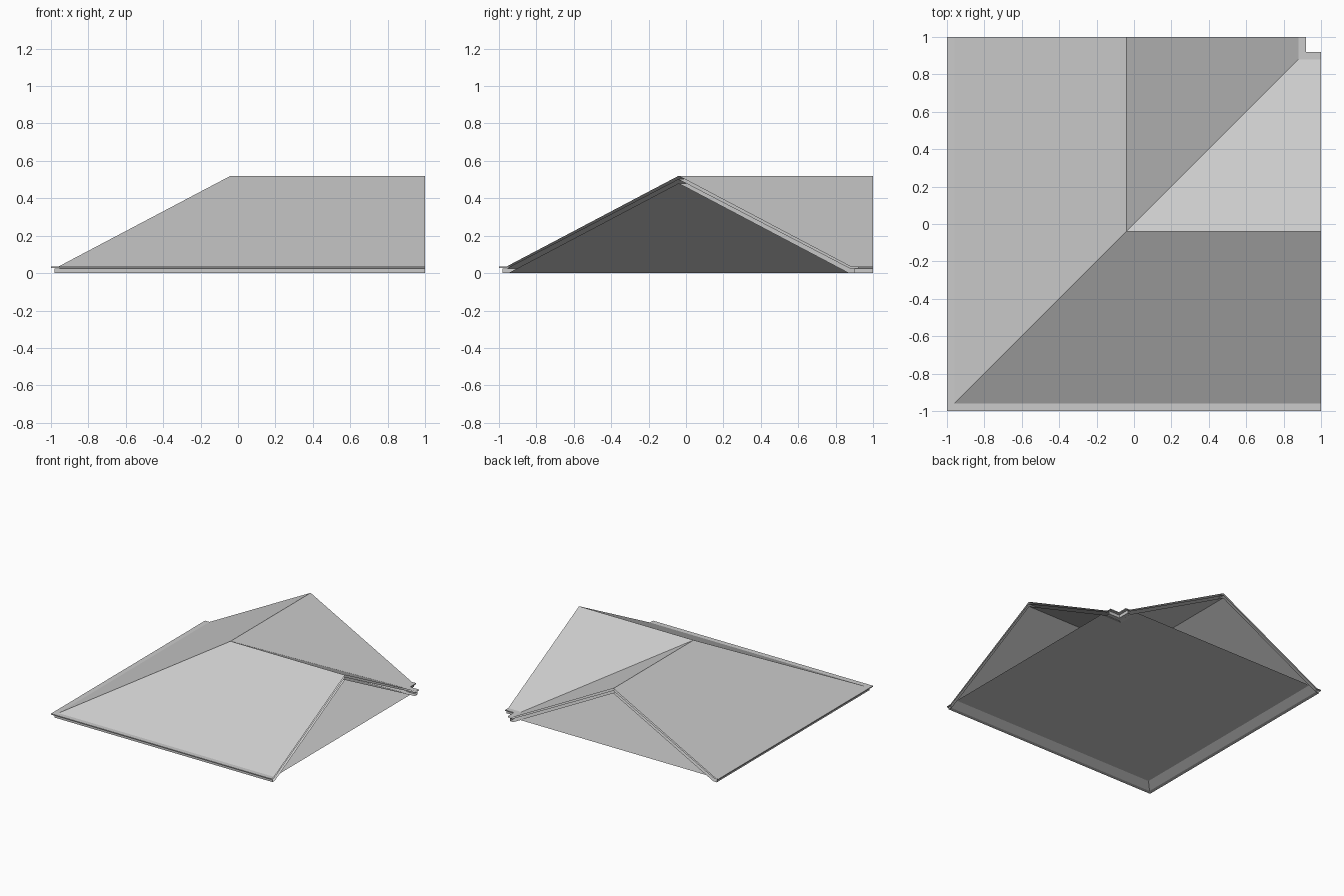
import bpy
import bmesh

old = bpy.data.objects.get("Cube")
if old:
    bpy.data.objects.remove(old, do_unlink=True)

GREY = (0.6, 0.6, 0.6, 1.0)
mat = bpy.data.materials.new("plain grey")
mat.use_nodes = True
mat.diffuse_color = GREY
mat.node_tree.nodes["Principled BSDF"].inputs["Base Color"].default_value = GREY
mat.node_tree.nodes["Principled BSDF"].inputs["Roughness"].default_value = 0.8

RIDGE = -0.04   # ridge offset of both wings
END = 1.0       # gable end of both wings


def sweep(name, profile, closed=True):
    """Sweep a (distance from ridge, height) profile round the mitred corner."""
    bm = bmesh.new()
    rows = []
    for u, z in profile:
        t = RIDGE + u
        rows.append([bm.verts.new(p) for p in ((END, t, z), (t, t, z), (t, END, z))])
    pairs = list(zip(rows, rows[1:]))
    if closed:
        pairs.append((rows[-1], rows[0]))
    for a, b in pairs:
        for i in range(2):
            bm.faces.new((a[i], b[i], b[i + 1], a[i + 1]))
    if closed:
        bmesh.ops.recalc_face_normals(bm, faces=bm.faces[:])
    else:
        for f in bm.faces:
            f.normal_update()
            if f.normal.z < 0:
                f.normal_flip()
    mesh = bpy.data.meshes.new(name)
    bm.to_mesh(mesh)
    bm.free()
    mesh.materials.append(mat)
    obj = bpy.data.objects.new(name, mesh)
    bpy.context.collection.objects.link(obj)
    return obj


def symmetric(outer, inner):
    """Closed section: outer line left to right, then inner line back."""
    def both(line):
        return [(-u, z) for u, z in reversed(line)] + [p for p in line if p[0] > 0]
    return both(outer) + both(inner)[::-1]


# Thin roof covering with its flat eave lip
sweep("roof_covering", symmetric(
    [(0, 0.52), (0.92, 0.035), (0.96, 0.035)],
    [(0, 0.503), (0.915, 0.027), (0.96, 0.027)]))

# Roof structure below it, with fascia and soffit at the eaves
sweep("roof_structure", symmetric(
    [(0, 0.501), (0.915, 0.025), (0.94, 0.025)],
    [(0, 0.48), (0.91, 0.0), (0.94, 0.0)]))

# Ceiling sheet closing the roof space between the eaves
sweep("ceiling", [(-0.845, 0.034), (0.845, 0.034)], closed=False)
